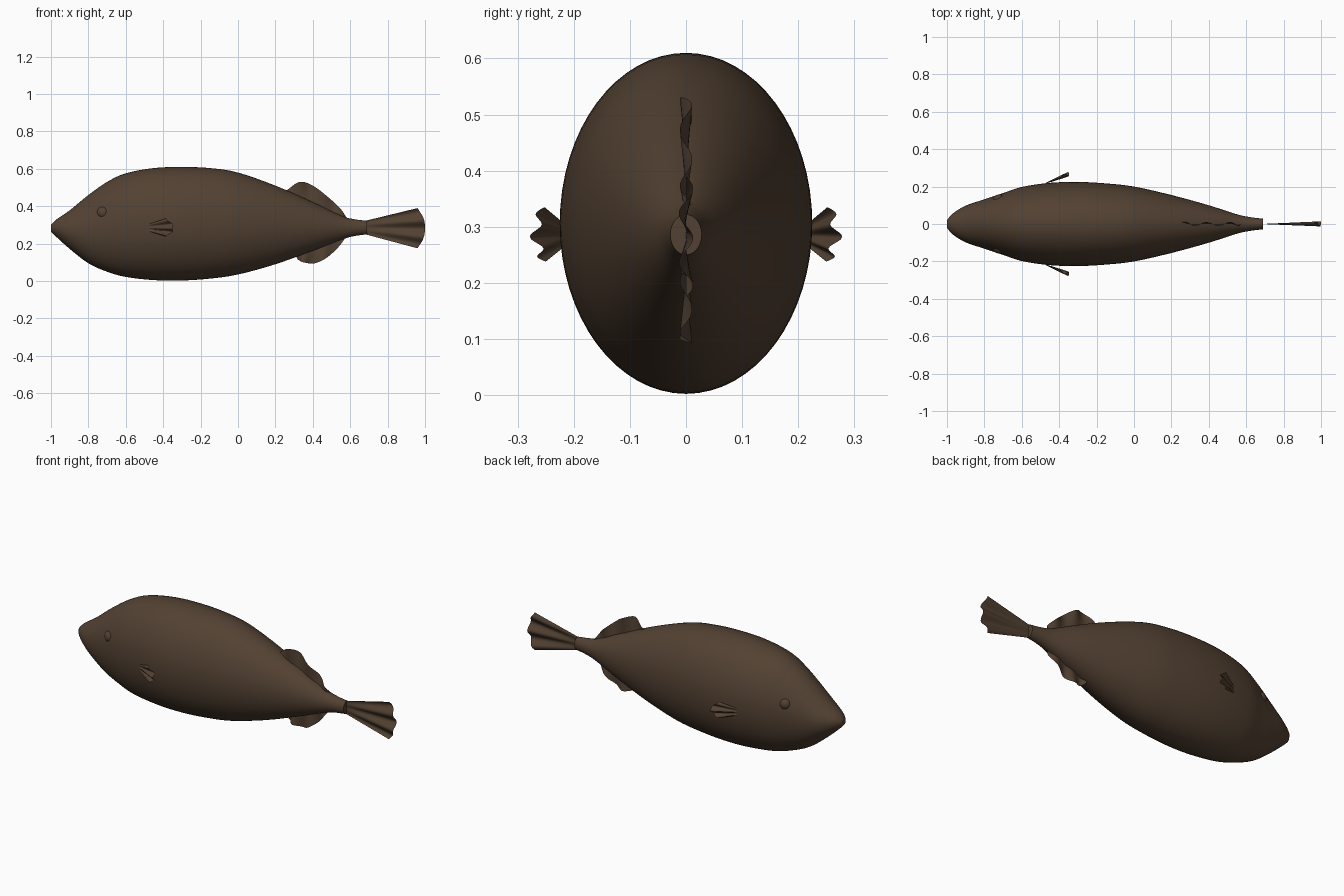
import bpy, bmesh
from math import sin, cos, pi
from mathutils import Vector

if "Cube" in bpy.data.objects:
    bpy.data.objects.remove(bpy.data.objects["Cube"])

brown = bpy.data.materials.new("dark brown skin")
brown.use_nodes = True
color = (0.085, 0.053, 0.032, 1)
brown.diffuse_color = color
brown.node_tree.nodes["Principled BSDF"].inputs["Base Color"].default_value = color


def finish(name, bm):
    mesh = bpy.data.meshes.new(name)
    bm.to_mesh(mesh)
    bm.free()
    obj = bpy.data.objects.new(name, mesh)
    bpy.context.collection.objects.link(obj)
    mesh.materials.append(brown)
    bpy.ops.object.select_all(action="DESELECT")
    obj.select_set(True)
    bpy.context.view_layer.objects.active = obj
    bpy.ops.object.shade_smooth_by_angle(angle=pi / 3)
    return obj


def spline(points, steps):
    """Smooth curve through the points."""
    pts = [Vector(p) for p in points]
    pts = [pts[0] * 2 - pts[1]] + pts + [pts[-1] * 2 - pts[-2]]
    out = []
    for a, b, c, d in zip(pts, pts[1:], pts[2:], pts[3:]):
        for i in range(steps):
            t = i / steps
            out.append(b + (c - a) * t / 2 + (a * 2 - b * 5 + c * 4 - d) * t * t / 2
                       + (b * 3 - a - c * 3 + d) * t ** 3 / 2)
    return out + [pts[-2]]


def bridge(bm, rows, closed=False):
    n = len(rows[0])
    for r, s in zip(rows, rows[1:]):
        for i in range(n if closed else n - 1):
            j = (i + 1) % n
            bm.faces.new((r[i], r[j], s[j], s[i]))


def fin(name, root, edge, wave, rows=8):
    """Thin sheet from a root line to an outer edge; wave(u, v) is the ripple."""
    bm = bmesh.new()
    root, edge = spline(root, 8), spline(edge, 8)
    grid = []
    for k in range(rows + 1):
        v = k / rows
        grid.append([bm.verts.new(a.lerp(b, v) + wave(i / (len(root) - 1), v))
                     for i, (a, b) in enumerate(zip(root, edge))])
    bridge(bm, grid)
    return finish(name, bm)


# Body: oval sections given as x, top, bottom, half width
sections = [
    (-1, .30, .265, .02), (-.97, .33, .235, .055), (-.9, .378, .172, .098),
    (-.8, .46, .095, .132), (-.7, .53, .05, .165), (-.6, .576, .022, .198),
    (-.45, .604, .005, .22), (-.3, .61, .003, .225), (-.15, .604, .013, .217),
    (0, .58, .035, .2), (.2, .51, .09, .155), (.4, .422, .162, .1),
    (.55, .35, .22, .052), (.62, .331, .24, .037), (.69, .322, .25, .028)]
body = bmesh.new()
rings = []
for x, top, low, half in spline([Vector(s) for s in sections], 4):
    mid, tall = (top + low) / 2, (top - low) / 2
    rings.append([body.verts.new((x, half * cos(a), mid + tall * sin(a)))
                  for a in (2 * pi * i / 64 for i in range(64))])
bridge(body, rings, closed=True)
body.faces.new(rings[0])
body.faces.new(reversed(rings[-1]))
bmesh.ops.recalc_face_normals(body, faces=body.faces)
finish("body", body)

# Tail fin: fan with ripples that deepen towards the end
fin("tail_fin",
    [(.68, 0, .25), (.68, 0, .268), (.68, 0, .286), (.68, 0, .304), (.68, 0, .322)],
    [(.96, 0, .175), (.99, 0, .225), (1, 0, .28), (.992, 0, .335), (.96, 0, .39)],
    lambda u, v: Vector((0, .013 * v * sin(u * 5 * pi), 0)))


# Back and belly fins
def ripple(u, v):
    return Vector((0, .011 * v * sin(u * 6 * pi + 1), 0))


fin("dorsal_fin",
    [(.25, 0, .46), (.33, 0, .42), (.40, 0, .39), (.47, 0, .36), (.53, 0, .33), (.58, 0, .31)],
    [(.26, 0, .485), (.33, 0, .53), (.40, 0, .51), (.48, 0, .45), (.545, 0, .39), (.58, 0, .34)],
    ripple)
fin("anal_fin",
    [(.30, 0, .15), (.36, 0, .18), (.42, 0, .2), (.47, 0, .22), (.53, 0, .25), (.58, 0, .27)],
    [(.32, 0, .115), (.35, 0, .1), (.41, 0, .095), (.475, 0, .125), (.54, 0, .185), (.58, 0, .24)],
    ripple)

# Side fins and eyes, mirrored
for side, label in ((1, "left"), (-1, "right")):
    fin(label + "_pectoral_fin",
        [(-.49, side * .21, z) for z in (.27, .28, .29, .3)],
        [(-.385, side * .25, .238), (-.352, side * .265, .265),
         (-.35, side * .268, .3), (-.385, side * .252, .335)],
        lambda u, v: Vector((-.004, side * .01, 0)) * v * sin(u * 5 * pi))

    eye = bmesh.new()
    bmesh.ops.create_uvsphere(eye, u_segments=32, v_segments=16, radius=.036)
    bmesh.ops.translate(eye, verts=eye.verts, vec=(-.72, side * .122, .365))
    finish(label + "_eye", eye)
